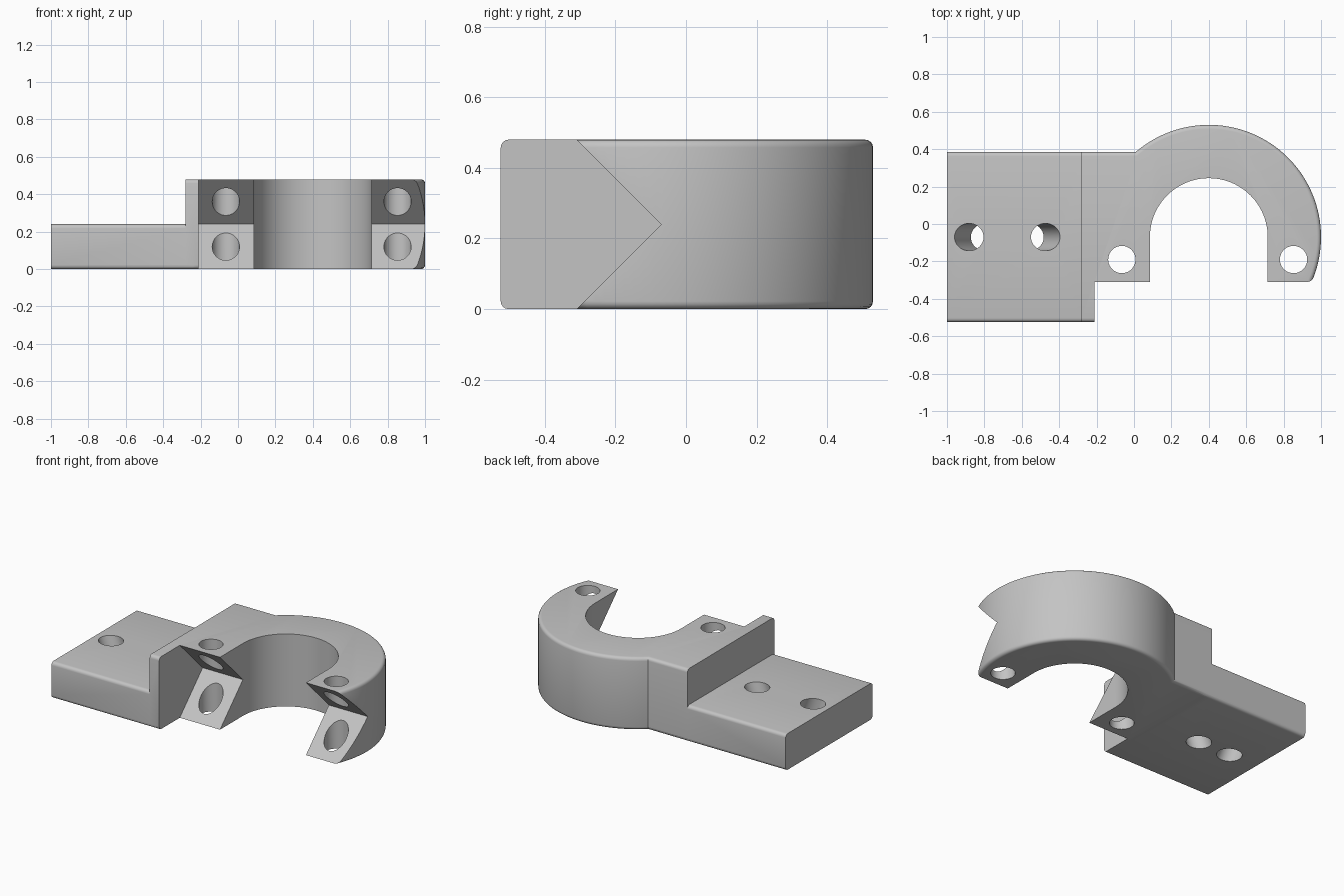
import bpy, bmesh, math
from mathutils import Matrix, Vector

if "Cube" in bpy.data.objects:
    bpy.data.objects.remove(bpy.data.objects["Cube"])

HEIGHT, MID, ROUND = 0.48, 0.24, 0.022
BACK, FRONT, AXIS = 0.385, -0.525, Vector((0.4, -0.07))
OUTER, BORE = 0.6, 0.315

grey = bpy.data.materials.new("light grey")
grey.use_nodes = True
colour = (0.55, 0.55, 0.55, 1)
grey.diffuse_color = colour
grey.node_tree.nodes["Principled BSDF"].inputs["Base Color"].default_value = colour


def make_object(name, bm):
    bmesh.ops.recalc_face_normals(bm, faces=bm.faces)
    mesh = bpy.data.meshes.new(name)
    bm.to_mesh(mesh)
    bm.free()
    mesh.materials.append(grey)
    ob = bpy.data.objects.new(name, mesh)
    bpy.context.collection.objects.link(ob)
    return ob


def prism(name, points, depth, rounded=None, matrix=Matrix()):
    """Extrude an outline upward; round the rim edges chosen by a rule."""
    bm = bmesh.new()
    base = bm.faces.new([bm.verts.new((p[0], p[1], 0)) for p in points])
    ext = bmesh.ops.extrude_face_region(bm, geom=[base])
    top = [v for v in ext["geom"] if isinstance(v, bmesh.types.BMVert)]
    bmesh.ops.translate(bm, verts=top, vec=(0, 0, depth))
    if rounded:
        rim = [e for e in bm.edges
               if abs(e.verts[0].co.z - e.verts[1].co.z) < 0.001
               and rounded(e.verts[0].co, e.verts[1].co)]
        bmesh.ops.bevel(bm, geom=rim, offset=ROUND, segments=4,
                        profile=0.5, affect='EDGES')
    bm.transform(matrix)
    return make_object(name, bm)


def arc(radius, start, end, steps):
    return [AXIS + radius * Vector((math.cos(a), math.sin(a)))
            for a in (start + (end - start) * i / steps for i in range(steps + 1))]


def combine(ob, other, operation):
    mod = ob.modifiers.new(other.name, 'BOOLEAN')
    mod.operation, mod.solver, mod.object = operation, 'EXACT', other
    bpy.context.view_layer.objects.active = ob
    bpy.ops.object.modifier_apply(modifier=mod.name)
    bpy.data.objects.remove(other)


def on_line(a, b):
    return any(abs(a.y - y) < 0.001 and abs(b.y - y) < 0.001 for y in (BACK, FRONT))


def on_outside(a, b):
    on_arc = all(abs((v.xy - AXIS).length - OUTER) < 0.001 for v in (a, b))
    return on_arc or on_line(a, b)


# Clamp half: tall block, half ring and two straight legs
start = math.pi - math.asin((BACK - AXIS.y) / OUTER)
end = -math.asin(0.38 / OUTER)
outline = [(-0.28, BACK)] + arc(OUTER, start, end, 64)
outline += [(AXIS.x + BORE, outline[-1].y)] + arc(BORE, 0, math.pi, 48)
outline += [(AXIS.x - BORE, FRONT), (-0.28, FRONT)]
clamp = prism("clamp_bracket", outline, HEIGHT, on_outside)

# Mounting plate
plate = prism("mounting_plate", [(-1, FRONT), (-0.24, FRONT), (-0.24, BACK), (-1, BACK)],
              MID, on_line)
combine(clamp, plate, 'UNION')

# V notch across the front of both legs, with its outline in the y-z plane
notch_profile = [(-0.07, MID), (-0.41, -0.1), (-0.8, -0.1), (-0.8, 0.58), (-0.41, 0.58)]
to_x = Matrix.Translation((-0.21, 0, 0)) @ Matrix(
    ((0, 0, 1, 0), (1, 0, 0, 0), (0, 1, 0, 0), (0, 0, 0, 1)))
combine(clamp, prism("notch_cutter", notch_profile, 1.5, matrix=to_x), 'DIFFERENCE')

# Bolt holes: upright through the legs, tilted toward each other in the plate
for x, y, z, tilt in ((-0.065, -0.19, MID, 0), (0.853, -0.19, MID, 0),
                      (-0.882, AXIS.y, MID, -20), (-0.473, AXIS.y, MID, 20)):
    bm = bmesh.new()
    bmesh.ops.create_cone(bm, cap_ends=True, segments=40, radius1=0.073,
                          radius2=0.073, depth=1.2)
    bm.transform(Matrix.Translation((x, y, z)) @ Matrix.Rotation(math.radians(tilt), 4, 'Y'))
    combine(clamp, make_object("hole_cutter", bm), 'DIFFERENCE')

# Smooth curves, crisp edges
bpy.ops.object.select_all(action='DESELECT')
clamp.select_set(True)
bpy.context.view_layer.objects.active = clamp
bpy.ops.object.shade_smooth_by_angle(angle=math.radians(30))
